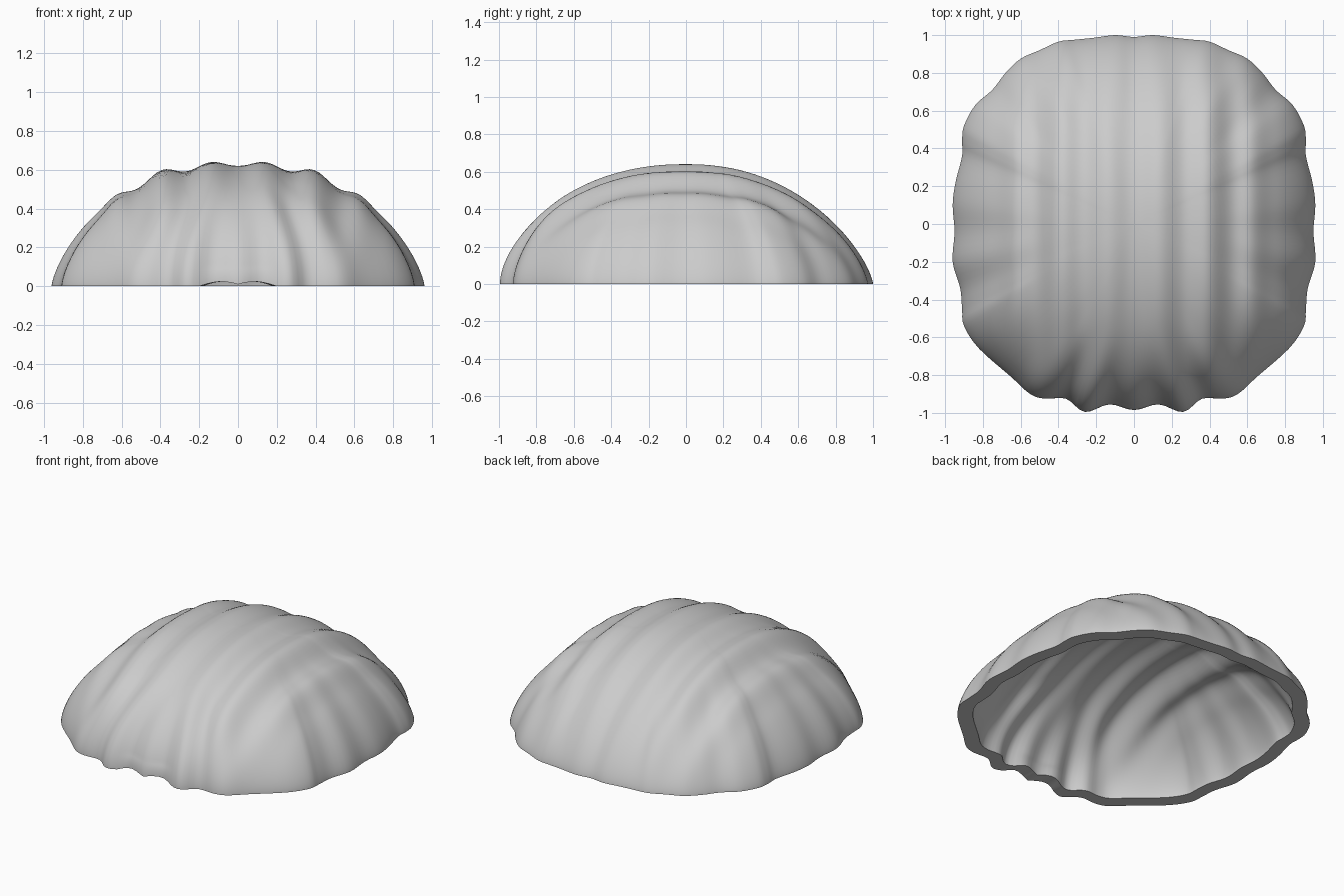
import bpy
import bmesh
import math

if "Cube" in bpy.data.objects:
    bpy.data.objects.remove(bpy.data.objects["Cube"], do_unlink=True)

# Scalloped rim, left half from the back centre to the front centre
HALF_RIM = [(0, .99), (.1, 1), (.22, .985), (.32, .975), (.4, .965), (.5, .92),
            (.6, .875), (.68, .8), (.75, .71), (.84, .63), (.9, .52), (.91, .44),
            (.91, .36), (.945, .22), (.96, .1), (.95, -.04), (.96, -.2), (.92, -.34),
            (.91, -.45), (.9, -.54), (.82, -.66), (.65, -.81), (.55, -.9),
            (.47, -.925), (.36, -.925), (.26, -.995), (.13, -.955), (0, -.985)]
STEPS = 4       # columns between two rim points
RINGS = 60
HEIGHT = .63


def smooth_loop(points):
    """Closed smooth curve through the points."""
    loop, n = [], len(points)
    for i in range(n):
        a, b, c, d = (points[(i + k) % n] for k in (-1, 0, 1, 2))
        for s in range(STEPS):
            t = s / STEPS
            loop.append(tuple(
                .5 * (2 * q + (r - p) * t + (2 * p - 5 * q + 4 * r - w) * t * t
                      + (3 * q - p - 3 * r + w) * t ** 3)
                for p, q, r, w in zip(a, b, c, d)))
    return loop


def calm_loop(loop, reach):
    """The same loop with its scallops averaged out of the radius."""
    n, calm = len(loop), []
    radii = [math.hypot(*p) for p in loop]
    for i, (x, y) in enumerate(loop):
        mean = sum(radii[(i + k) % n] for k in range(-reach, reach + 1)) / (2 * reach + 1)
        calm.append((x * mean / radii[i], y * mean / radii[i]))
    return calm


def ease(value, low, high):
    t = min(1, max(0, (value - low) / (high - low)))
    return t * t * (3 - 2 * t)


def shell_point(rim, calm, t, width, height):
    """Point on the dome; t runs from 0 at the crown to 1 at the rim."""
    u = math.sin(t * math.pi / 2)
    lean = rim[1] / math.hypot(*rim)
    front = max(0, -lean)
    # Rim scallops fade out up the slope, sooner at the front
    blend = ease(u, .3 + .25 * front, .92)
    x, y = (u * (c + (r - c) * blend) for r, c in zip(rim, calm))
    z = height * max(0, 1 - u ** (2.4 - .3 * lean * lean)) ** (.72 - .15 * front * front)
    # Long ribs running from front to back
    fade = (1 - u ** 6) * ease(.8 - abs(x), 0, .25)
    z -= (.01 + .012 * min(1, abs(x) / .4)) * math.cos(2 * math.pi * x / .26) * fade
    # Small lifted lip at the front
    if rim[1] < 0 and abs(x) < .2:
        z += .024 * math.sin(math.pi * (abs(x) + .03) / .23) * max(0, u - .98) / .02
    return x * width, y * width, max(0, z)


rim_loop = smooth_loop(HALF_RIM + [(-x, y) for x, y in HALF_RIM[-2:0:-1]])
columns = list(zip(rim_loop, calm_loop(rim_loop, 9)))
bm = bmesh.new()


def add_dome(width, height, inside):
    """Polar grid dome; returns its rim vertices."""
    crown = bm.verts.new(shell_point(*columns[0], 0, width, height))
    previous, count = None, len(columns)
    for k in range(1, RINGS + 1):
        ring = [bm.verts.new(shell_point(*c, k / RINGS, width, height)) for c in columns]
        for i in range(count):
            j = (i + 1) % count
            face = ([crown, ring[j], ring[i]] if previous is None
                    else [previous[i], previous[j], ring[j], ring[i]])
            bm.faces.new(face[::-1] if inside else face)
        previous = ring
    return previous


# Outer skin, inner skin and the flat rim joining them
outer = add_dome(1, HEIGHT, False)
inner = add_dome(.912, HEIGHT * .88, True)
for i in range(len(outer)):
    j = (i + 1) % len(outer)
    bm.faces.new([outer[i], outer[j], inner[j], inner[i]])
bmesh.ops.recalc_face_normals(bm, faces=bm.faces)

mesh = bpy.data.meshes.new("ribbed_shell")
bm.to_mesh(mesh)
bm.free()
shell = bpy.data.objects.new("ribbed_shell", mesh)
bpy.context.collection.objects.link(shell)

# Plain grey surface
grey = bpy.data.materials.new("plain_grey")
grey.use_nodes = True
colour = (.6, .6, .6, 1)
grey.diffuse_color = colour
grey.node_tree.nodes["Principled BSDF"].inputs["Base Color"].default_value = colour
mesh.materials.append(grey)

bpy.ops.object.select_all(action='DESELECT')
shell.select_set(True)
bpy.context.view_layer.objects.active = shell
bpy.ops.object.shade_smooth_by_angle(angle=math.radians(40))
